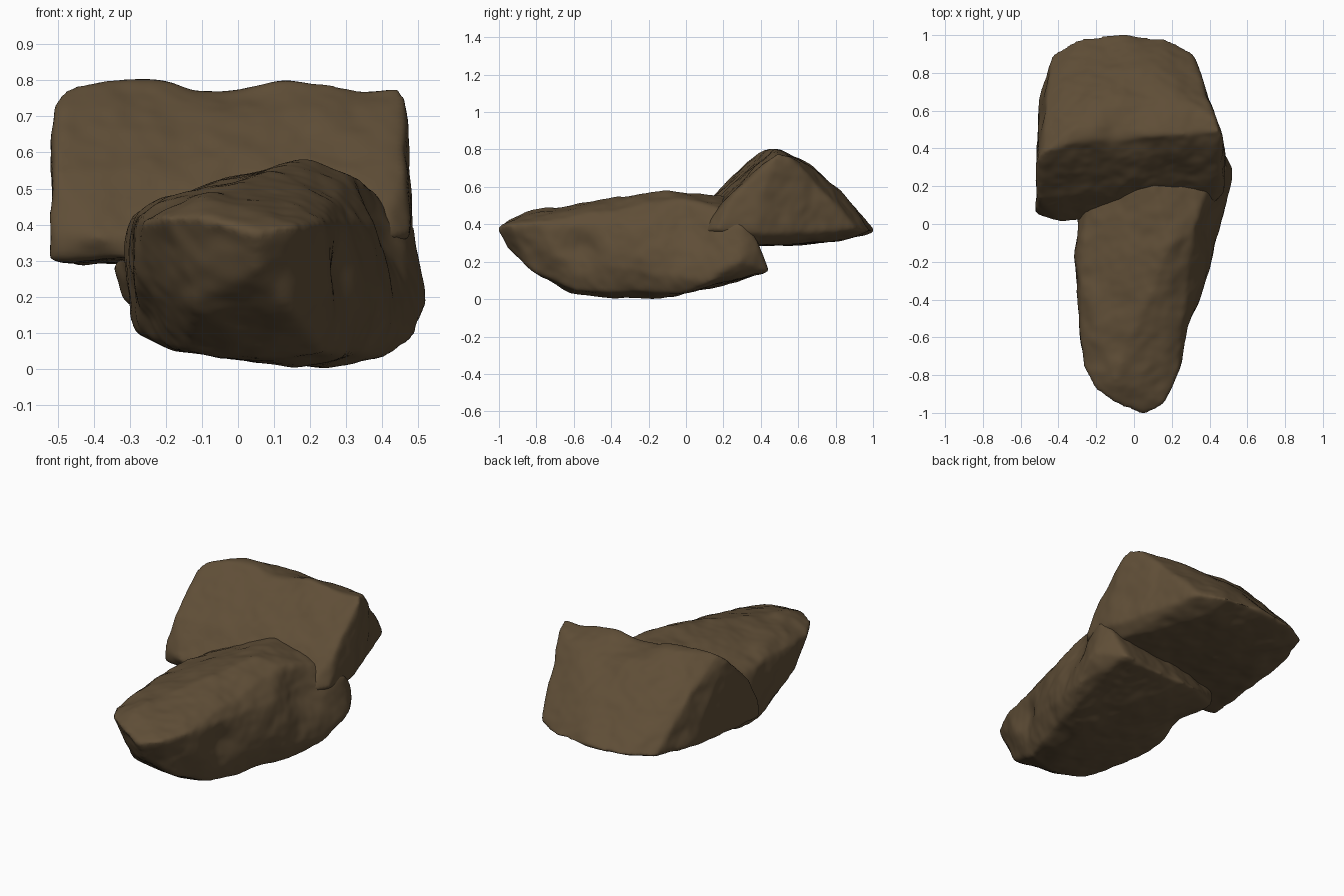
import bpy
import bmesh
from math import exp
from mathutils import Vector, noise

default_cube = bpy.data.objects.get("Cube")
if default_cube:
    bpy.data.objects.remove(default_cube, do_unlink=True)

# One earthy colour for both stones
stone = bpy.data.materials.new("dark brown stone")
stone.use_nodes = True
stone_colour = (0.115, 0.076, 0.038, 1)
stone.diffuse_color = stone_colour
shader = stone.node_tree.nodes["Principled BSDF"]
shader.inputs["Base Color"].default_value = stone_colour
shader.inputs["Roughness"].default_value = 0.9


def hull_mesh(name, corners):
    """Wrap the corner points of a stone in a closed convex skin."""
    bm = bmesh.new()
    for corner in corners:
        bm.verts.new(corner)
    bmesh.ops.convex_hull(bm, input=bm.verts)
    loose = [v for v in bm.verts if not v.link_faces]
    bmesh.ops.delete(bm, geom=loose, context="VERTS")
    bmesh.ops.recalc_face_normals(bm, faces=bm.faces)
    mesh = bpy.data.meshes.new(name)
    bm.to_mesh(mesh)
    bm.free()
    return mesh


def weathering(point, offset):
    """Broad lumps plus finer chips, as a distance along the normal."""
    p = point + offset
    lumps = noise.noise(p * 4) * 0.008
    chips = noise.noise(p * 9) * 0.008
    grain = noise.noise(p * 20) * 0.003
    return lumps + chips + grain


def build_stone(name, corners, offset, dents):
    """Hull, even remesh, soften the edges, then weather the surface."""
    obj = bpy.data.objects.new(name, hull_mesh(name, corners))
    bpy.context.collection.objects.link(obj)
    remesh = obj.modifiers.new("even skin", "REMESH")
    remesh.mode = "VOXEL"
    remesh.voxel_size = 0.014
    soften = obj.modifiers.new("worn edges", "SMOOTH")
    soften.factor = 0.5
    soften.iterations = 9

    graph = bpy.context.evaluated_depsgraph_get()
    mesh = bpy.data.meshes.new_from_object(obj.evaluated_get(graph))
    obj.modifiers.clear()
    obj.data = mesh

    bm = bmesh.new()
    bm.from_mesh(mesh)
    bm.normal_update()
    moves = []
    for v in bm.verts:
        move = v.normal * weathering(v.co, offset)
        for centre, radius, push in dents:
            falloff = exp(-((v.co - Vector(centre)).length / radius) ** 2)
            move += Vector(push) * falloff
        moves.append(move)
    for v, move in zip(bm.verts, moves):
        v.co += move
    for face in bm.faces:
        face.smooth = True
    bm.to_mesh(mesh)
    bm.free()
    mesh.materials.clear()
    mesh.materials.append(stone)
    return obj


# Long lower stone: blunt undercut nose, tilted top, wide rear foot
nose = [(0.05, -1.01, 0.38), (-0.1, -0.95, 0.42), (0.16, -0.96, 0.4),
        (-0.27, -0.76, 0.41), (-0.2, -0.88, 0.42), (0.23, -0.8, 0.41),
        (-0.1, -0.82, 0.48), (0.05, -0.95, 0.27), (-0.12, -0.82, 0.18),
        (0.16, -0.82, 0.15)]
chin = [(-0.14, -0.58, 0.04), (0.05, -0.62, 0.02), (0.24, -0.58, 0.04),
        (-0.28, -0.62, 0.27), (0.28, -0.66, 0.22)]
crown = [(-0.29, -0.3, 0.43), (-0.2, -0.5, 0.48), (-0.12, -0.3, 0.5),
         (0.08, -0.3, 0.54), (0.24, -0.38, 0.48), (0.19, -0.1, 0.585),
         (0.31, -0.05, 0.54), (0.39, 0.18, 0.49), (0.1, 0.22, 0.555),
         (-0.28, 0.1, 0.42)]
foot = [(0.48, 0.15, 0.32), (0.53, 0.28, 0.2), (0.49, 0.3, 0.4),
        (0.47, 0.37, 0.33), (0.43, 0.44, 0.15), (0.2, 0.43, 0.14),
        (-0.1, 0.4, 0.16), (-0.355, 0.26, 0.28), (-0.32, 0.28, 0.19)]
belly = [(0.25, -0.15, 0), (0.42, 0, 0.03), (0.49, 0.12, 0.09),
         (-0.28, -0.3, 0.1), (-0.28, -0.12, 0.1), (-0.2, -0.25, 0.055),
         (0, 0.3, 0.1)]
build_stone("lower_stone", nose + chin + crown + foot + belly,
            Vector((4, 1, 7)),
            [((0.28, -0.55, 0.26), 0.1, (-0.045, 0, 0)),
             ((0.43, 0.02, 0.38), 0.13, (-0.045, 0, 0)),
             ((-0.32, 0.03, 0.32), 0.16, (0.03, 0, 0)),
             ((-0.28, 0.08, 0.14), 0.12, (0.03, 0, 0.02))])

# Wedge stone resting on the rear of the lower one
ridge = [(-0.51, 0.34, 0.73), (-0.48, 0.38, 0.78), (-0.3, 0.44, 0.81),
         (0.12, 0.47, 0.81), (0.46, 0.49, 0.79), (-0.3, 0.52, 0.8),
         (0.43, 0.55, 0.77)]
front_lip = [(-0.52, 0.06, 0.38), (-0.4, 0.01, 0.37), (-0.52, 0.07, 0.3),
             (-0.3, 0.02, 0.3), (0.4, 0.09, 0.36), (0.48, 0.16, 0.37),
             (-0.51, 0.14, 0.55), (0.46, 0.24, 0.55)]
back_slope = [(-0.2, 0.66, 0.72), (0.28, 0.66, 0.71), (-0.47, 0.62, 0.64),
              (0, 0.84, 0.56), (0.49, 0.38, 0.5), (0.1, 0.9, 0.49),
              (0.31, 0.87, 0.44)]
back_rim = [(-0.51, 0.45, 0.34), (-0.5, 0.7, 0.35), (-0.43, 0.9, 0.36),
            (-0.3, 0.98, 0.36), (-0.08, 1.01, 0.36), (0.16, 0.99, 0.36),
            (0.31, 0.91, 0.37), (0.37, 0.7, 0.36), (0.48, 0.38, 0.35)]
underside = [(-0.45, 0.4, 0.285), (0.4, 0.4, 0.285), (-0.3, 0.8, 0.31),
             (0.2, 0.8, 0.31)]
build_stone("wedge_stone", ridge + front_lip + back_slope + back_rim + underside,
            Vector((2, 9, 3)),
            [((-0.06, 0.47, 0.8), 0.12, (0, 0, -0.04)),
             ((0.33, 0.5, 0.8), 0.1, (0, 0, -0.02))])
